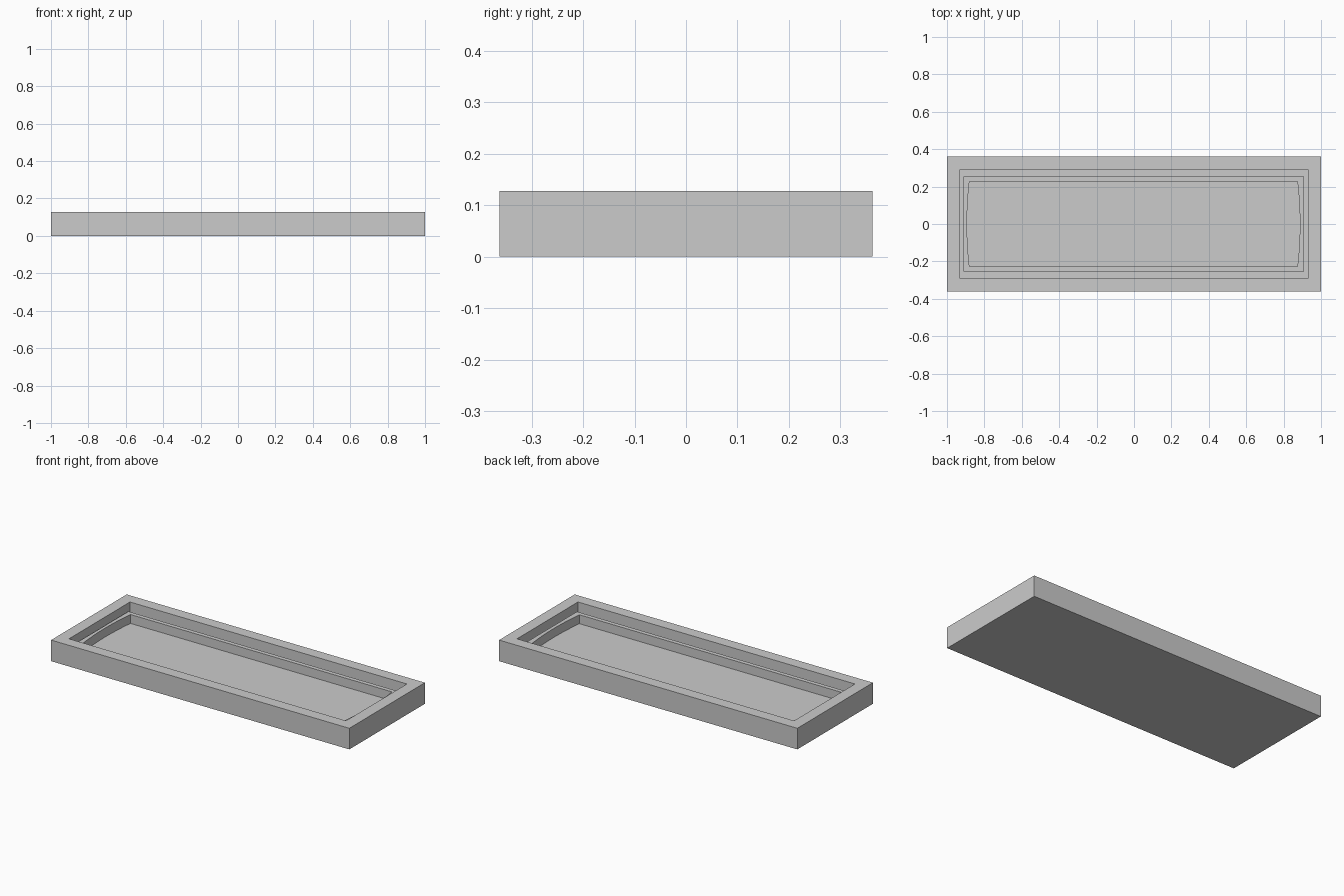
import bpy, bmesh, math

cube = bpy.data.objects.get("Cube")
if cube:
    bpy.data.objects.remove(cube, do_unlink=True)

grey = bpy.data.materials.new("mid_grey")
grey.use_nodes = True
colour = (0.6, 0.6, 0.6, 1)
grey.diffuse_color = colour
grey.node_tree.nodes["Principled BSDF"].inputs["Base Color"].default_value = colour

HEIGHT, LIP_TOP, FLOOR = 0.128, 0.09, 0.036
STEPS = 8  # segments along each end


def outline(hx, hy, bulge=0.0, cx=0.0):
    """Rectangle whose two ends bow outwards by bulge."""
    pts = []
    for side in (1, -1):
        for i in range(STEPS + 1):
            t = -1 + 2 * i / STEPS
            pts.append((cx + side * (hx + bulge * (1 - t * t)), side * t * hy))
    return pts


# Tray walls as loops: outside, rim, groove, raised lip, floor
rim = outline(0.929, 0.292)
lip_outer = outline(0.91, 0.253, cx=-0.002)
lip_inner = outline(0.877, 0.227, 0.013, cx=-0.003)
body = outline(1.0, 0.362)
levels = [(body, 0), (body, HEIGHT), (rim, HEIGHT), (rim, FLOOR),
          (lip_outer, FLOOR), (lip_outer, LIP_TOP),
          (lip_inner, LIP_TOP), (lip_inner, FLOOR)]

bm = bmesh.new()
rings = [[bm.verts.new((x, y, z)) for x, y in pts] for pts, z in levels]
for a, b in zip(rings, rings[1:]):
    for i in range(len(a)):
        j = (i + 1) % len(a)
        bm.faces.new((a[i], a[j], b[j], b[i]))
bm.faces.new(rings[0][::-1])
bm.faces.new(rings[-1])
bmesh.ops.recalc_face_normals(bm, faces=bm.faces)

mesh = bpy.data.meshes.new("tray")
bm.to_mesh(mesh)
bm.free()
mesh.materials.append(grey)
tray = bpy.data.objects.new("tray", mesh)
bpy.context.collection.objects.link(tray)

# Smooth the bowed ends, keep corners sharp
bpy.context.view_layer.objects.active = tray
tray.select_set(True)
bpy.ops.object.shade_smooth_by_angle(angle=math.radians(30))
